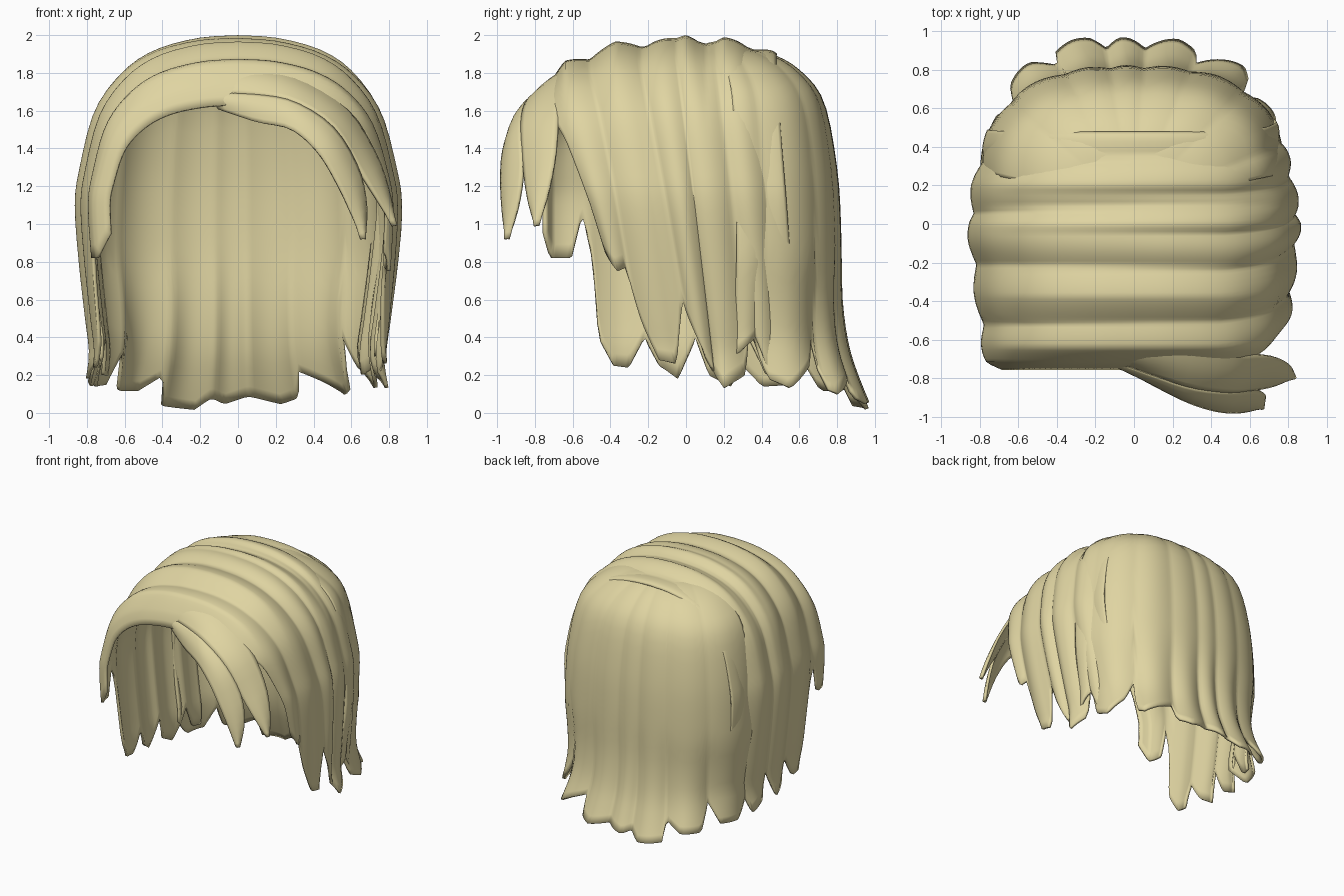
import bpy, math
from mathutils import Vector as V

if "Cube" in bpy.data.objects:
    bpy.data.objects.remove(bpy.data.objects["Cube"])

mat = bpy.data.materials.new("straw_hair")
mat.diffuse_color = (0.74, 0.66, 0.36, 1)
mat.use_nodes = True
mat.node_tree.nodes["Principled BSDF"].inputs["Base Color"].default_value = mat.diffuse_color


def lerp(pts, x, k=1):
    """Piecewise linear lookup of column k in a table sorted by column 0."""
    if x <= pts[0][0]:
        return pts[0][k]
    for a, b in zip(pts, pts[1:]):
        if x <= b[0]:
            return a[k] + (b[k] - a[k]) * (x - a[0]) / (b[0] - a[0])
    return pts[-1][k]


def spline(pts, t):
    """Catmull-Rom curve through pts, t in 0..1."""
    n = len(pts) - 1
    f = min(max(t, 0), 1) * n
    i = min(int(f), n - 1)
    f -= i
    p = [V(pts[min(max(i + k, 0), n)]) for k in (-1, 0, 1, 2)]
    return 0.5 * (2 * p[1] + (p[2] - p[0]) * f + (2 * p[0] - 5 * p[1] + 4 * p[2] - p[3]) * f * f
                  + (3 * p[1] - p[0] - 3 * p[2] + p[3]) * f ** 3)


def end_param(pts, z):
    """Parameter where a descending (r, z) profile reaches height z."""
    lo, hi = 0.0, 1.0
    for _ in range(20):
        m = (lo + hi) / 2
        lo, hi = (m, hi) if spline(pts, m)[1] > z else (lo, m)
    return lo


def puff(valleys, u):
    """Rounded lock height between neighbouring valleys, 0..1."""
    for a, b in zip(valleys, valleys[1:]):
        if a < u < b:
            return math.sin(math.pi * (u - a) / (b - a))
    return 0


def sheet(name, surf, rows, us):
    """Thin smooth sheet from surf(u, t): us are the columns, t runs 0..1."""
    verts = [surf(u, i / rows) for i in range(rows + 1) for u in us]
    c = len(us)
    faces = [(i * c + j, i * c + j + 1, (i + 1) * c + j + 1, (i + 1) * c + j)
             for i in range(rows) for j in range(c - 1)]
    me = bpy.data.meshes.new(name)
    me.from_pydata(verts, [], faces)
    me.materials.append(mat)
    ob = bpy.data.objects.new(name, me)
    bpy.context.collection.objects.link(ob)
    m = ob.modifiers.new("thickness", "SOLIDIFY")
    m.thickness, m.offset = 0.02, 0
    bpy.context.view_layer.objects.active = ob
    ob.select_set(True)
    bpy.ops.object.shade_smooth_by_angle(angle=math.radians(60))
    ob.select_set(False)


def span(a, b, n):
    return [a + (b - a) * i / n for i in range(n + 1)]


# Hair combed over the head from one side to the other: arch, ridge height, half width
ARCH = [(0, 2), (.25, 1.985), (.52, 1.92), (.72, 1.8), (.88, 1.6), (.97, 1.3), (1, 1.1),
        (.975, .8), (.935, .5), (.91, .3), (.95, .1)]
TOP = [(-.75, 1.63), (-.72, 1.71), (-.63, 1.83), (-.5, 1.87), (-.37, 1.93), (-.2, 1.93), (0, 1.975),
       (.1, 1.93), (.2, 1.96), (.45, 1.885), (.6, 1.77)]
WIDE = [(-.75, .68), (-.71, .745), (-.5, .78), (-.2, .815), (0, .835), (.2, .81), (.4, .76), (.5, .72),
        (.6, .66)]
# Jagged lower edges: start y on the ridge, y at the tip, z at the tip
RIGHT = [(-.75, -.42, .85), (-.62, -.36, .75), (-.52, -.32, .77), (-.47, -.23, .48), (-.4, -.14, .28),
         (-.3, -.05, .26), (-.25, -.02, .6), (-.22, .02, .5), (-.13, .1, .3), (.03, .2, .13),
         (.14, .31, .2), (.18, .34, .48), (.26, .42, .25), (.36, .5, .2), (.46, .57, .3), (.5, .59, .5)]
LEFT = [(-.75, -.75, .95), (-.71, -.71, .82), (-.6, -.6, .82), (-.54, -.55, 1.05), (-.5, -.49, .8),
        (-.47, -.46, .4), (-.4, -.38, .25), (-.3, -.3, .24), (-.22, -.22, .4), (-.15, -.14, .25),
        (-.03, -.04, .18), (.06, .05, .4), (.13, .12, .2), (.23, .24, .14), (.32, .33, .4),
        (.4, .42, .2), (.5, .52, .2)]
R_VALLEY = [-.76, -.5, -.24, -.05, .16, .36, .6]
L_VALLEY = [-.76, -.52, -.21, .06, .32, .6]


def crossing(y0, t):
    s = 2 * t - 1
    table = RIGHT if s > 0 else LEFT
    tip_y, tip_z = lerp(table, y0, 1), lerp(table, y0, 2)
    x, z = spline(ARCH, abs(s) * end_param(ARCH, tip_z))
    drop = min(max((1.9 - z) / (1.9 - tip_z), 0), 1)
    y = y0 + (tip_y - y0) * drop
    mix = min(max(s * 1.2 + .5, 0), 1)
    bump = mix * puff(R_VALLEY, y0) + (1 - mix) * puff(L_VALLEY, y0)
    if z > 1.1:
        z = 1.1 + (z - 1.1) * (lerp(TOP, y) - 1.1) / 0.9
    p = V((math.copysign(x, s) * lerp(WIDE, y), y, z))
    return p + V((p.x, .3 * y, max(z - 1.1, 0))).normalized() * (.032 * bump - .006)


sheet("crossing_locks", crossing, 60, span(-.75, .47, 80))

# Hair fanning down the back from the crown: profile and jagged hem by angle
BACK = [(.3, 1.915), (.48, 1.89), (.68, 1.805), (.85, 1.64), (.94, 1.3), (.97, .95), (.97, .6),
        (1.01, .35), (1.09, .17), (1.19, .0)]
HEM = [(-78, .3), (-68, .14), (-57, .15), (-51, .32), (-46, .12), (-36, .12), (-29, .2), (-27, .04),
       (-15, .02), (-10, .08), (-5, .05), (4, .09), (15, .05), (22, .08), (24, .22), (31, .17),
       (39, .1), (43, .13), (44.5, .42), (49, .25), (58, .13), (65, .18), (70, .4), (78, .3)]
B_VALLEY = [-80, -51, -28, -10, 4, 23, 44, 68, 80]


def back(phi, t):
    hem = lerp(HEM, phi)
    r, z = spline(BACK, t * end_param(BACK, hem))
    a = math.radians(phi)
    s, c = math.sin(a), math.cos(a)
    if z < .8:
        r = .97 + (r - .97) * min(1, c * c * 1.6) - .08 * s * s * min(1, (.8 - z) / .4)
    rad = ((abs(s) / .815) ** 2.7 + (abs(c) / .72) ** 2.7) ** (-1 / 2.7)
    n = V((s, c, max(z - 1.1, 0))).normalized()
    low = min(max((.9 - z) / .6, 0), 1)
    lift = (.014 + .03 * low) * min(1, 2 * t) * puff(B_VALLEY, phi) - .015 * low
    return V((s * rad * r, .1 + c * rad * r, z)) + n * lift


sheet("back_locks", back, 30, span(-78, 78, 104))

# Swept fringe, each lock stretched between two guide curves
LOW = [(-.1, -.72, 1.61), (.1, -.83, 1.54), (.28, -.92, 1.5), (.42, -.965, 1.38), (.52, -.975, 1.22),
       (.6, -.965, 1.05), (.65, -.945, .92)]
MID = [(-.18, -.68, 1.69), (.1, -.78, 1.68), (.3, -.845, 1.64), (.5, -.87, 1.51), (.63, -.86, 1.3),
       (.675, -.885, 1.1), (.665, -.935, .92)]
MID2 = MID[:4] + [(.64, -.855, 1.28), (.74, -.83, 1.12), (.815, -.79, .99)]
HIGH = [(-.28, -.6, 1.8), (.1, -.62, 1.82), (.35, -.64, 1.76), (.58, -.67, 1.6), (.73, -.69, 1.36),
        (.8, -.73, 1.15), (.825, -.78, .99)]
for name, a, b in (("fringe_lower_lock", LOW, MID), ("fringe_upper_lock", MID2, HIGH)):
    def fringe(v, t):
        p = spline(a, t).lerp(spline(b, t), v)
        return p + V((p.x, p.y, p.z - .9)).normalized() * .018 * math.sin(math.pi * v)
    sheet(name, fringe, 20, span(0, 1, 8))
